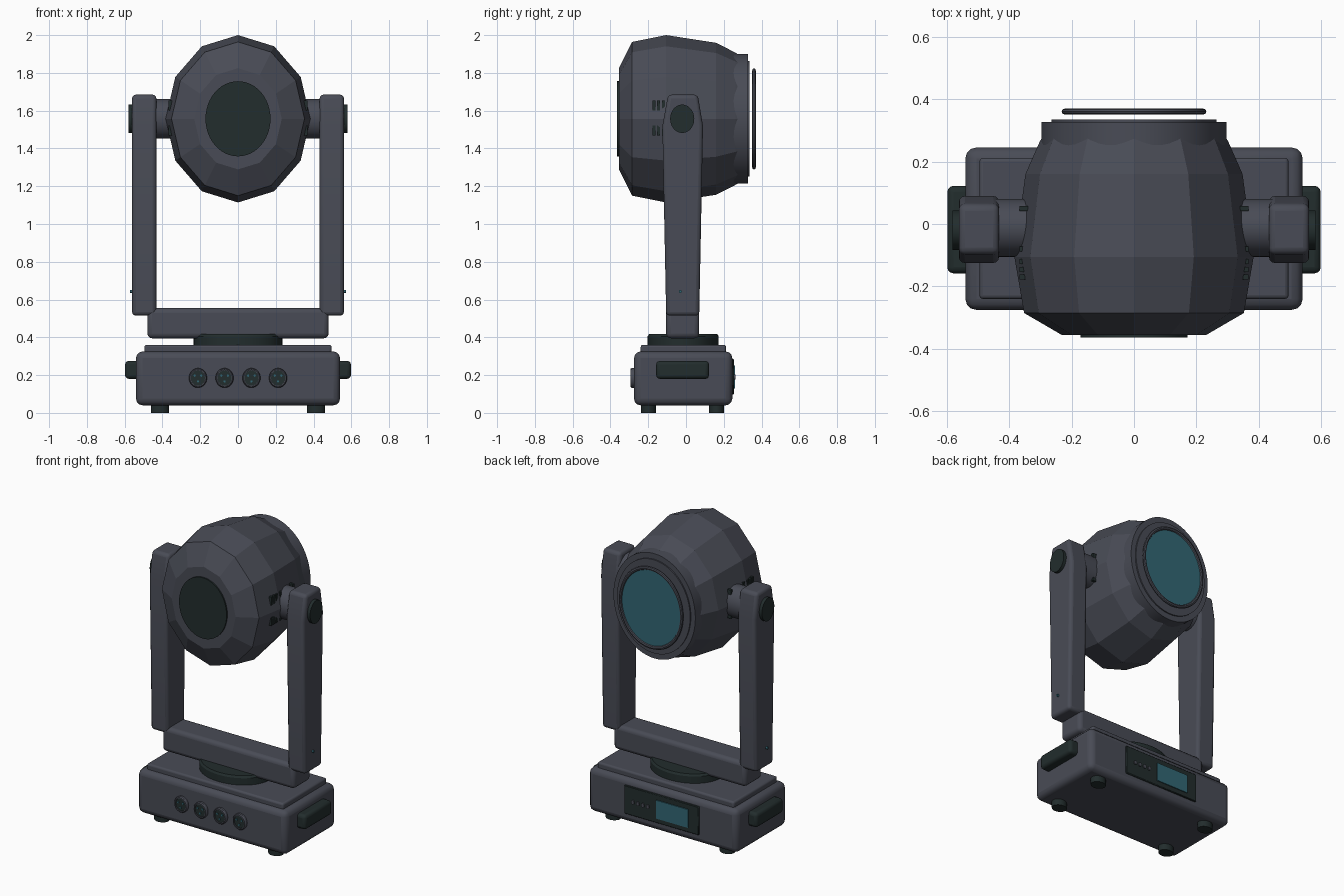
import bpy, bmesh, math
from mathutils import Vector

if "Cube" in bpy.data.objects:
    bpy.data.objects.remove(bpy.data.objects["Cube"])


def material(name, rgb):
    m = bpy.data.materials.new(name)
    m.diffuse_color = (*rgb, 1)
    m.use_nodes = True
    m.node_tree.nodes["Principled BSDF"].inputs["Base Color"].default_value = m.diffuse_color
    return m


GREY = material("charcoal grey", (0.066, 0.071, 0.092))
DARK = material("black green", (0.016, 0.026, 0.026))
TEAL = material("teal glass", (0.032, 0.135, 0.175))
HEAD_Z = 1.557


def finish(name, bm, mat, bevel=0, segments=3, smooth=True):
    bmesh.ops.recalc_face_normals(bm, faces=bm.faces)
    me = bpy.data.meshes.new(name)
    bm.to_mesh(me)
    bm.free()
    ob = bpy.data.objects.new(name, me)
    bpy.context.collection.objects.link(ob)
    me.materials.append(mat)
    if bevel:
        b = ob.modifiers.new("bevel", 'BEVEL')
        b.width, b.segments = bevel, segments
        b.limit_method, b.angle_limit = 'ANGLE', math.radians(25)
    if smooth:
        bpy.ops.object.select_all(action='DESELECT')
        ob.select_set(True)
        bpy.context.view_layer.objects.active = ob
        bpy.ops.object.shade_smooth_by_angle(angle=math.radians(28))
    return ob


def box(name, x, y, z, mat, bevel=0, segments=3):
    """Box from (min, max) ranges."""
    bm = bmesh.new()
    bmesh.ops.create_cube(bm, size=1)
    for v in bm.verts:
        v.co = Vector([(r[0] + r[1]) / 2 + c * (r[1] - r[0]) for r, c in zip((x, y, z), v.co)])
    return finish(name, bm, mat, bevel, segments)


def lathe(name, axis, centre, profile, squash, mat, sides=48, smooth=True, closed=False):
    """Turn (position, radius) points about an axis; squash scales the two cross radii."""
    bm = bmesh.new()
    rings = []
    for t, r in profile:
        ring = []
        for i in range(sides):
            a = 2 * math.pi * i / sides
            p, q = r * math.sin(a) * squash[0], r * math.cos(a) * squash[1]
            co = {'X': (t, p, q), 'Y': (p, t, q), 'Z': (p, q, t)}[axis]
            ring.append(bm.verts.new(Vector(co) + Vector(centre)))
        rings.append(ring)
    pairs = list(zip(rings, rings[1:]))
    if closed:
        pairs.append((rings[-1], rings[0]))
    for lo, hi in pairs:
        for i in range(sides):
            j = (i + 1) % sides
            bm.faces.new((lo[i], lo[j], hi[j], hi[i]))
    if not closed:
        bm.faces.new(rings[0])
        bm.faces.new(rings[-1])
    return finish(name, bm, mat, smooth=smooth)


def disc(name, axis, centre, span, r, squash, mat, sides=48):
    return lathe(name, axis, centre, [(span[0], r), (span[1], r)], squash, mat, sides)


# Base housing, lid and swivel plate
box("base_housing", (-0.54, 0.54), (-0.275, 0.245), (0.04, 0.325), GREY, 0.035)
box("base_lid", (-0.495, 0.495), (-0.24, 0.212), (0.31, 0.36), GREY, 0.012)
lathe("swivel_plate", 'Z', (0, -0.015, 0), [(0.35, 0.235), (0.405, 0.235), (0.418, 0.225)],
      (1, 0.8), DARK)

# Feet and carry handles
for sx in (-1, 1):
    for y in (-0.198, 0.162):
        disc("foot", 'Z', (sx * 0.413, y, 0), (0, 0.05), 0.048, (1, 0.83), DARK, 24)
    box("carry_handle", sorted((sx * 0.52, sx * 0.598)), (-0.158, 0.122), (0.18, 0.275), DARK, 0.02)

# Front sockets: rim, dark insert and three pins
RIM = [(-0.27, 0.052), (-0.288, 0.052), (-0.295, 0.047), (-0.295, 0.041), (-0.283, 0.041)]
for x in (-0.212, -0.071, 0.071, 0.212):
    lathe("socket_rim", 'Y', (x, 0, 0.185), RIM, (0.92, 1), GREY, 32)
    disc("socket_insert", 'Y', (x, 0, 0.185), (-0.289, -0.275), 0.040, (0.92, 1), DARK, 32)
    for a in (90, 210, 330):
        px, pz = 0.02 * math.cos(math.radians(a)), -0.02 * math.sin(math.radians(a))
        disc("socket_pin", 'Y', (x + px, 0, 0.187 + pz), (-0.294, -0.28), 0.006, (1, 1), TEAL, 10)

# Rear control panel with display and buttons
box("control_panel", (-0.27, 0.27), (0.235, 0.254), (0.098, 0.285), DARK, 0.004, 1)
box("display", (-0.195, 0.035), (0.25, 0.26), (0.13, 0.25), TEAL)
for i in range(4):
    disc("panel_button", 'Y', (0.205 - 0.036 * i, 0, 0.19), (0.25, 0.261), 0.013, (0.9, 1), GREY, 16)

# Yoke crossbar
box("yoke_crossbar", (-0.48, 0.48), (-0.105, 0.07), (0.395, 0.555), GREY, 0.025)

# Yoke arms with pivot caps, hubs and indicator lights
ARM = [(-0.105, 0.515), (0.07, 0.515), (0.09, 1.52), (0.062, 1.685), (-0.095, 1.685), (-0.125, 1.52)]
for sx in (-1, 1):
    bm = bmesh.new()
    face = bm.faces.new([bm.verts.new((sx * 0.432, y, z)) for y, z in ARM])
    ext = bmesh.ops.extrude_face_region(bm, geom=[face])
    moved = [v for v in ext["geom"] if isinstance(v, bmesh.types.BMVert)]
    bmesh.ops.translate(bm, verts=moved, vec=(sx * 0.129, 0, 0))
    finish("yoke_arm", bm, GREY, 0.02)
    disc("pivot_cap", 'X', (0, -0.02, HEAD_Z), (sx * 0.55, sx * 0.581), 0.075, (0.85, 1), DARK)
    disc("pivot_hub", 'X', (0, -0.012, HEAD_Z), (sx * 0.32, sx * 0.445), 0.104, (0.89, 1), GREY)
    disc("indicator_light", 'X', (0, -0.03, 0.643), (sx * 0.555, sx * 0.572), 0.008, (1, 1), TEAL, 12)
    # Vent slots along the head's flanks
    for y in (-0.17, -0.145, -0.12, -0.08, 0.05):
        for z in (1.495, 1.628):
            box("vent_slot", sorted((sx * 0.34, sx * 0.367)), (y - 0.008, y + 0.008),
                (z - 0.027, z + 0.027), DARK)

# Faceted lamp head
HEAD = [(-0.355, 0.268), (-0.285, 0.407), (-0.105, 0.443), (0.16, 0.402), (0.262, 0.35), (0.31, 0.32)]
OVAL = (0.865, 1)
C = (0, 0, HEAD_Z)
lathe("head_shell", 'Y', C, HEAD, OVAL, GREY, 12, smooth=False)
disc("rear_cap", 'Y', C, (-0.364, -0.34), 0.199, OVAL, DARK)

# Lens barrel, trim ring, floating lens and bezel
disc("lens_barrel", 'Y', C, (0.23, 0.327), 0.343, OVAL, GREY, 64)
disc("trim_ring", 'Y', C, (0.32, 0.335), 0.306, OVAL, GREY, 64)
disc("lens", 'Y', C, (0.352, 0.36), 0.248, OVAL, TEAL, 64)
BEZEL = [(0.36 + 0.0095 * math.sin(k * math.pi / 4), 0.256 + 0.012 * math.cos(k * math.pi / 4))
         for k in range(8)]
lathe("lens_bezel", 'Y', C, BEZEL, OVAL, GREY, 64, closed=True)
